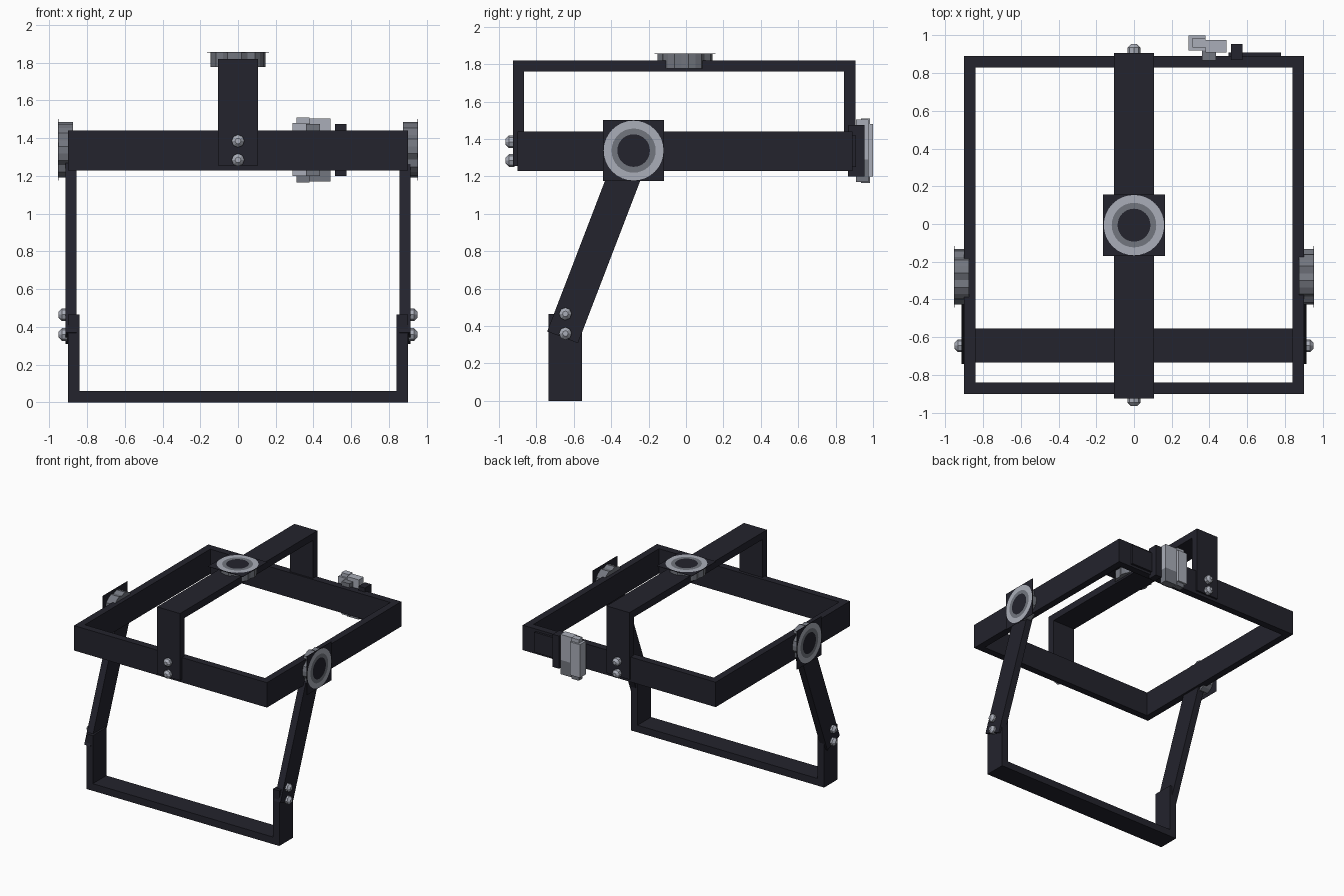
import bpy, bmesh, math
from mathutils import Matrix, Vector

if "Cube" in bpy.data.objects:
    bpy.data.objects.remove(bpy.data.objects["Cube"], do_unlink=True)


def material(name, rgb):
    m = bpy.data.materials.new(name)
    m.use_nodes = True
    m.diffuse_color = (*rgb, 1)
    m.node_tree.nodes["Principled BSDF"].inputs["Base Color"].default_value = (*rgb, 1)
    return m


DARK = material("dark_navy", (0.017, 0.017, 0.026))
LIGHT = material("light_steel", (0.40, 0.42, 0.48))
MID = material("mid_steel", (0.17, 0.18, 0.21))


def finish(name, bm, mat, matrix=Matrix()):
    bmesh.ops.recalc_face_normals(bm, faces=bm.faces)
    me = bpy.data.meshes.new(name)
    bm.to_mesh(me)
    bm.free()
    me.materials.append(mat)
    ob = bpy.data.objects.new(name, me)
    ob.matrix_world = matrix
    bpy.context.collection.objects.link(ob)
    return ob


def box(name, lo, hi, mat=DARK, matrix=Matrix()):
    lo, hi = Vector(lo), Vector(hi)
    bm = bmesh.new()
    bmesh.ops.create_cube(bm, size=1)
    for v in bm.verts:
        v.co = Vector(a + (b - a) * (c + 0.5) for a, b, c in zip(lo, hi, v.co))
    return finish(name, bm, mat, matrix)


def prism(name, points, direction, mat=DARK, matrix=Matrix()):
    """Extrude a closed outline along a direction."""
    bm = bmesh.new()
    face = bm.faces.new([bm.verts.new(p) for p in points])
    new = bmesh.ops.extrude_face_region(bm, geom=[face])["geom"]
    bmesh.ops.translate(bm, vec=direction, verts=[v for v in new if isinstance(v, bmesh.types.BMVert)])
    return finish(name, bm, mat, matrix)


def facing(location, axis):
    """Matrix that turns local +z to the given axis."""
    return Matrix.Translation(location) @ Vector((0, 0, 1)).rotation_difference(Vector(axis)).to_matrix().to_4x4()


def annulus(name, inner, outer, z, mat, matrix):
    bm = bmesh.new()
    loops = []
    for r in (inner, outer):
        loops.append([bm.verts.new((r * math.cos(i * math.tau / 32), r * math.sin(i * math.tau / 32), z))
                      for i in range(32)])
    for i in range(32):
        j = (i + 1) % 32
        bm.faces.new((loops[0][i], loops[1][i], loops[1][j], loops[0][j]))
    return finish(name, bm, mat, matrix)


def dial(name, location, axis):
    """Notched hub capped with a square plate and a painted ring."""
    m = facing(location, axis)
    outline = []
    for i in range(24):
        r = 0.148 if i % 4 < 3 else 0.132
        a = (i + 0.5) * math.tau / 24
        outline.append((r * math.cos(a), r * math.sin(a), -0.08))
    prism(name + "_hub", outline, (0, 0, 0.078), MID, m)
    box(name + "_plate", (-0.163, -0.163, -0.003), (0.163, 0.163, 0), DARK, m)
    annulus(name + "_outer_ring", 0.118, 0.160, 0.002, LIGHT, m)
    annulus(name + "_inner_ring", 0.087, 0.118, 0.002, MID, m)


def bolt(name, location, axis):
    bm = bmesh.new()
    bmesh.ops.create_cone(bm, cap_ends=True, segments=8, radius1=0.034, radius2=0.034, depth=0.03)
    top = [f for f in bm.faces if f.normal.z > 0.9]
    new = bmesh.ops.extrude_face_region(bm, geom=top)["geom"]
    for v in [g for g in new if isinstance(g, bmesh.types.BMVert)]:
        v.co = (v.co.x * 0.45, v.co.y * 0.45, v.co.z + 0.018)
    finish(name, bm, LIGHT, facing(location, axis))


# Horizontal ring frame
for s, side in ((1, "left"), (-1, "right")):
    x0, x1 = sorted((s * 0.84, s * 0.9))
    box(side + "_rail", (x0, -0.9, 1.23), (x1, 0.89, 1.44))
box("front_rail", (-0.84, -0.9, 1.23), (0.84, -0.84, 1.44))
box("back_rail", (-0.84, 0.83, 1.23), (0.84, 0.89, 1.44))

# Overhead arch strap
prism("overhead_arch",
      [(-0.107, y, z) for y, z in ((-0.925, 1.255), (-0.925, 1.82), (0.905, 1.82), (0.905, 1.255),
                                   (0.845, 1.255), (0.845, 1.76), (-0.865, 1.76), (-0.865, 1.255))],
      (0.214, 0, 0))

# Foot loop
prism("foot_loop",
      [(x, -0.735, z) for x, z in ((-0.9, 0), (0.9, 0), (0.9, 0.465), (0.84, 0.465),
                                   (0.84, 0.06), (-0.84, 0.06), (-0.84, 0.465), (-0.9, 0.465))],
      (0, 0.18, 0))

# Slanted legs, side dials and leg bolts
for s, side in ((1, "left"), (-1, "right")):
    tilt = Matrix.Translation((s * 0.886, -0.66, 0.34)) @ Matrix.Rotation(math.radians(-21), 4, "X")
    box(side + "_leg", (-0.029, -0.088, 0), (0.029, 0.088, 1.1), DARK, tilt)
    dial(side + "_dial", (s * 0.953, -0.28, 1.338), (s, 0, 0))
    for z, level in ((0.465, "upper"), (0.36, "lower")):
        bolt(f"{side}_{level}_leg_bolt", (s * 0.918, -0.645, z), (s, 0, 0))

# Top dial and arch bolts
dial("top_dial", (0, -0.006, 1.857), (0, 0, 1))
for s, end, y in ((-1, "front", -0.932), (1, "back", 0.92)):
    for z, level in ((1.385, "upper"), (1.285, "lower")):
        bolt(f"{end}_{level}_arch_bolt", (0, y, z), (0, s, 0))

# Rear latch
box("latch_base", (0.5, 0.885, 1.25), (0.78, 0.908, 1.42))
box("latch_bracket", (0.515, 0.87, 1.2), (0.575, 0.955, 1.475))
box("latch_arm", (0.36, 0.865, 1.2), (0.435, 0.93, 1.475), MID)
box("latch_outer_block", (0.29, 0.92, 1.2), (0.38, 1.0, 1.48), LIGHT)
box("latch_body", (0.38, 0.91, 1.29), (0.49, 0.975, 1.505), LIGHT)
box("latch_body_lower", (0.38, 0.91, 1.17), (0.49, 0.975, 1.29), MID)
box("latch_cap", (0.31, 0.935, 1.48), (0.38, 0.985, 1.51), LIGHT)
box("latch_foot", (0.31, 0.935, 1.165), (0.38, 0.985, 1.2), MID)
